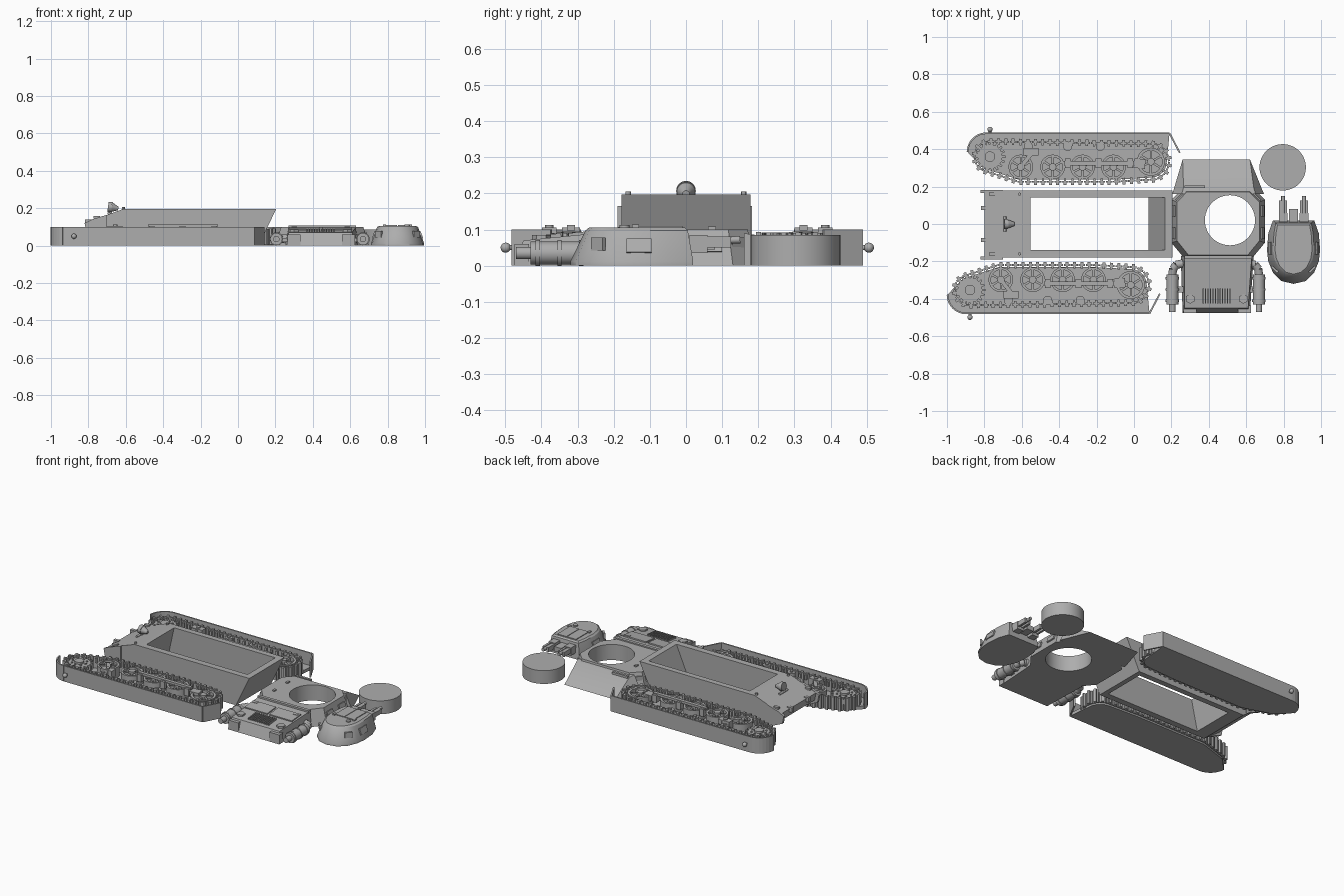
import bpy, bmesh, math
from mathutils import Matrix, Vector, geometry

if "Cube" in bpy.data.objects:
    bpy.data.objects.remove(bpy.data.objects["Cube"])

grey = bpy.data.materials.new("plain_grey")
grey.use_nodes = True
grey.diffuse_color = (0.42, 0.42, 0.42, 1)
grey.node_tree.nodes["Principled BSDF"].inputs["Base Color"].default_value = (0.42, 0.42, 0.42, 1)


# ---- helpers: each adds one solid to a bmesh ----
def loft(bm, *rings):
    loops = [[bm.verts.new(p) for p in ring] for ring in rings]
    n = len(loops[0])
    for a, b in zip(loops, loops[1:]):
        for i in range(n):
            j = (i + 1) % n
            bm.faces.new((a[i], a[j], b[j], b[i]))
    bm.faces.new(loops[0][::-1])
    bm.faces.new(loops[-1])


def prism(bm, pts, lo, hi, axis="z"):
    put = (lambda p, h: (p[0], p[1], h)) if axis == "z" else (lambda p, h: (p[0], h, p[1]))
    loft(bm, [put(p, lo) for p in pts], [put(p, hi) for p in pts])


def box(bm, c, s, tilt=Matrix()):
    m = Matrix.Translation(c) @ tilt @ Matrix.Diagonal((*s, 1))
    bmesh.ops.create_cube(bm, size=1, matrix=m)


def bar(bm, p, q, w, z0, z1):
    p, q = Vector(p), Vector(q)
    d, mid = q - p, (p + q) / 2
    box(bm, (mid.x, mid.y, (z0 + z1) / 2), (d.length, w, z1 - z0),
        Matrix.Rotation(math.atan2(d.y, d.x), 4, "Z"))


def tube(bm, p, q, r, r2=None, seg=24):
    p, q = Vector(p), Vector(q)
    d = q - p
    m = Matrix.Translation((p + q) / 2) @ d.to_track_quat("Z", "Y").to_matrix().to_4x4()
    bmesh.ops.create_cone(bm, cap_ends=True, segments=seg, radius1=r,
                          radius2=r if r2 is None else r2, depth=d.length, matrix=m)


def disc(bm, x, y, r, z0, z1, seg=24):
    tube(bm, (x, y, z0), (x, y, z1), r, seg=seg)


def ring(bm, x, y, r_in, r_out, z0, z1, n=28):
    rows = []
    for r, z in ((r_in, z0), (r_out, z0), (r_out, z1), (r_in, z1)):
        rows.append([bm.verts.new((x + r * math.cos(math.tau * i / n),
                                   y + r * math.sin(math.tau * i / n), z)) for i in range(n)])
    for k in range(4):
        a, b = rows[k], rows[(k + 1) % 4]
        for i in range(n):
            bm.faces.new((a[i], a[i - 1], b[i - 1], b[i]))


def finish(bm, name, twin=False):
    bmesh.ops.recalc_face_normals(bm, faces=bm.faces)
    me = bpy.data.meshes.new(name)
    bm.to_mesh(me)
    bm.free()
    me.materials.append(grey)
    obj = bpy.data.objects.new(name, me)
    bpy.context.collection.objects.link(obj)
    if twin:  # mirrored copy on the other side, set further along
        other = me.copy()
        other.transform(Matrix.Translation((-0.107, 0.007, 0)) @ Matrix.Diagonal((1, -1, 1, 1)))
        other.flip_normals()
        bpy.context.collection.objects.link(bpy.data.objects.new(name + "_mirrored", other))
    return obj


def cut(obj, cutter):
    mod = obj.modifiers.new("cut", "BOOLEAN")
    mod.object, mod.solver = cutter, "EXACT"
    bpy.context.view_layer.objects.active = obj
    bpy.ops.object.modifier_apply(modifier=mod.name)
    bpy.data.objects.remove(cutter)


new = bmesh.new

# ---- track units, lying on their sides ----
sprocket, idler = (-0.77, 0.36), (0.09, 0.333)
roads = [(-0.605, 0.305), (-0.435, 0.305), (-0.275, 0.305), (-0.11, 0.305)]


def wrap(grow):
    pts = []
    for (x, y), r in [(sprocket, 0.075), (idler, 0.09)] + [(c, 0.073) for c in roads]:
        pts += [Vector((x + (r + grow) * math.cos(math.tau * i / 40),
                        y + (r + grow) * math.sin(math.tau * i / 40))) for i in range(40)]
    return pts


def hull_of(pts):
    out = [pts[i] for i in geometry.convex_hull_2d(pts)]
    area = sum(a.cross(b) for a, b in zip(out, out[1:] + out[:1]))
    return out if area > 0 else out[::-1]


arc = [(-0.79 - 0.1 * math.sin(t), 0.385 + 0.1 * math.cos(t))
       for t in [math.pi / 2 * (1 - i / 8) for i in range(9)]]
edge = arc + [(0.19, 0.485)]

bm = new()
prism(bm, hull_of(wrap(-0.005) + [Vector(p) for p in edge]), 0, 0.02)
finish(bm, "side_plate", True)

bm = new()
for p, q in zip(edge, edge[1:] + [(0.245, 0.38)]):
    bar(bm, p, q, 0.009, 0, 0.1)
bar(bm, edge[-1], (0.245, 0.38), 0.009, 0, 0.1)
finish(bm, "fender", True)

bm = new()
tube(bm, (-0.77, 0.485, 0.05), (-0.77, 0.5, 0.05), 0.007)
bmesh.ops.create_uvsphere(bm, u_segments=16, v_segments=10, radius=0.014,
                          matrix=Matrix.Translation((-0.77, 0.506, 0.05)))
finish(bm, "fender_lamp", True)

# chain of links spaced evenly round the wheels
bm = new()
loop = hull_of(wrap(0.006))
sides = list(zip(loop, loop[1:] + loop[:1]))
total = sum((b - a).length for a, b in sides)
count = 58
for k in range(count):
    s = total * k / count
    for a, b in sides:
        if s <= (b - a).length:
            break
        s -= (b - a).length
    t = (b - a).normalized()
    c, out = a + t * s, Vector((t.y, -t.x))
    bar(bm, c - t * 0.018, c + t * 0.018, 0.01, 0.006, 0.09)
    bar(bm, c, c + out * 0.017, 0.016, 0.006, 0.092)
    bar(bm, c - out * 0.018, c, 0.012, 0.055, 0.085)
finish(bm, "track_links", True)

bm = new()
for x, y in roads + [idler]:
    r = 0.075 if (x, y) == idler else 0.066
    ring(bm, x, y, r * 0.8, r, 0.02, 0.088)
    disc(bm, x, y, r * 0.85, 0.02, 0.055)
    disc(bm, x, y, 0.02, 0.05, 0.094, 16)
    for i in range(6):
        a = math.tau * i / 6 + 0.5
        bar(bm, (x, y), (x + r * 0.85 * math.cos(a), y + r * 0.85 * math.sin(a)), 0.012, 0.05, 0.082)
finish(bm, "road_wheels", True)

bm = new()
for x in (-0.565, -0.355, -0.18):
    disc(bm, x, 0.415, 0.024, 0.02, 0.085, 20)
    disc(bm, x, 0.415, 0.01, 0.08, 0.092, 12)
finish(bm, "return_rollers", True)

bm = new()
sx, sy = sprocket
disc(bm, sx, sy, 0.066, 0.02, 0.078, 32)
disc(bm, sx, sy, 0.028, 0.078, 0.09, 20)
for i in range(18):
    a = math.tau * i / 18
    d = Vector((math.cos(a), math.sin(a)))
    bar(bm, Vector(sprocket) + d * 0.06, Vector(sprocket) + d * 0.082, 0.012, 0.045, 0.078)
for i in range(8):
    a = math.tau * i / 8
    disc(bm, sx + 0.045 * math.cos(a), sy + 0.045 * math.sin(a), 0.006, 0.07, 0.084, 8)
finish(bm, "drive_sprocket", True)

bm = new()
bar(bm, (-0.375, 0.325), (0.0, 0.325), 0.022, 0.098, 0.113)
for x in (-0.355, -0.19, -0.02):
    bar(bm, (x, 0.30), (x, 0.35), 0.03, 0.06, 0.106)
bar(bm, (0.0, 0.325), (0.06, 0.32), 0.05, 0.06, 0.095)
bar(bm, (-0.605, 0.305), (-0.53, 0.40), 0.022, 0.08, 0.1)
bar(bm, (-0.59, 0.385), (-0.51, 0.385), 0.04, 0.06, 0.106)
disc(bm, -0.55, 0.385, 0.012, 0.1, 0.113, 12)
finish(bm, "suspension_beam", True)

# ---- open hull tub ----
bm = new()
prism(bm, [(-0.61, 0.197), (0.205, 0.197), (0.11, 0), (-0.68, 0), (-0.79, 0.08),
           (-0.80, 0.13), (-0.69, 0.168)], -0.178, 0.178, "y")
tub = finish(bm, "hull_tub")
bm = new()
prism(bm, [(-0.545, 0.23), (0.179, 0.23), (0.07, -0.02), (-0.60, -0.02)], -0.138, 0.142, "y")
cut(tub, finish(bm, "tub_cutter"))

bm = new()
for s in (-1, 1):
    prism(bm, [(-0.7, 0.165), (-0.7, 0.02), (-0.81, 0.07), (-0.82, 0.12), (-0.78, 0.14)],
          s * 0.178 - 0.012, s * 0.178 + 0.004, "y")
    box(bm, (-0.8, s * 0.085, 0.125), (0.035, 0.02, 0.03))
    disc(bm, -0.612, s * 0.16, 0.008, 0.18, 0.206, 12)
    box(bm, (-0.755, s * 0.16, 0.152), (0.035, 0.02, 0.012))
finish(bm, "nose_fittings")

bm = new()
tube(bm, (-0.695, 0, 0.208), (-0.675, 0, 0.205), 0.027)
tube(bm, (-0.675, 0, 0.205), (-0.64, 0, 0.198), 0.025, 0.01)
tube(bm, (-0.68, 0, 0.16), (-0.68, 0, 0.2), 0.007)
tube(bm, (-0.69, -0.04, 0.173), (-0.69, 0.04, 0.173), 0.007)
finish(bm, "headlight")

# ---- upper deck with turret hole ----
half = [(0.25, 0.13), (0.19, 0.19), (-0.19, 0.19), (-0.25, 0.13),
        (-0.25, -0.10), (-0.18, -0.185), (0.18, -0.185), (0.25, -0.10)]
bm = new()
loft(bm, [(0.45 + x, y, 0) for x, y in half], [(0.45 + x * 0.88, y * 0.9, 0.1) for x, y in half])
loft(bm, [(0.205, 0.16, 0), (0.695, 0.16, 0), (0.62, 0.345, 0), (0.26, 0.345, 0)],
     [(0.255, 0.16, 0.09), (0.65, 0.16, 0.09), (0.64, 0.195, 0.085), (0.265, 0.195, 0.085)])
deck = finish(bm, "fighting_deck")
bm = new()
disc(bm, 0.513, 0.02, 0.134, -0.05, 0.2, 48)
cut(deck, finish(bm, "turret_hole_cutter"))

bm = new()
for y in (0.072, -0.062):
    box(bm, (0.302, y, 0.102), (0.014, 0.022, 0.012))
box(bm, (0.325, 0.2, 0.087), (0.11, 0.014, 0.014))
lean = Matrix.Rotation(0.3, 4, "Y")
for s in (-1, 1):
    for y in (0.07, -0.05):
        box(bm, (0.45 + s * 0.236, y, 0.055), (0.012, 0.06, 0.035), Matrix.Rotation(-s * 0.3, 4, "Y"))
    box(bm, (0.45 + s * 0.207, 0.143, 0.06), (0.05, 0.012, 0.035), Matrix.Rotation(-s * 0.8, 4, "Z"))
bar(bm, (0.27, -0.178), (0.63, -0.178), 0.02, 0.09, 0.107)
finish(bm, "vision_ports")

# ---- engine deck ----
bm = new()
loft(bm, [(0.25, -0.17, 0), (0.64, -0.17, 0), (0.62, -0.475, 0), (0.26, -0.475, 0)],
     [(0.27, -0.17, 0.098), (0.63, -0.17, 0.098), (0.61, -0.45, 0.07), (0.27, -0.45, 0.07)])
for s in (-1, 1):
    box(bm, (0.445 + s * 0.145, -0.455, 0.03), (0.07, 0.04, 0.06))
finish(bm, "engine_deck")

bm = new()
tilt = Matrix.Rotation(0.1, 4, "X")
for i in range(12):
    box(bm, (0.37 + i * 0.013, -0.385, 0.08), (0.006, 0.08, 0.012), tilt)
for x in (0.3, 0.585):
    disc(bm, x, -0.4, 0.026, 0.06, 0.085, 6)
    box(bm, (x, -0.25, 0.094), (0.03, 0.018, 0.012), tilt)
for x in (0.355, 0.53):
    box(bm, (x, -0.28, 0.09), (0.16, 0.09, 0.009), tilt)
finish(bm, "engine_grille")

bm = new()
for x, s in ((0.205, 1), (0.668, -1)):
    tube(bm, (x, -0.43, 0.035), (x, -0.27, 0.035), 0.032)
    for y in (-0.41, -0.35, -0.29):
        tube(bm, (x, y - 0.006, 0.035), (x, y + 0.006, 0.035), 0.036)
    tube(bm, (x, -0.47, 0.035), (x, -0.43, 0.035), 0.017)
    path = [(x, -0.27), (x + s * 0.004, -0.24), (x + s * 0.022, -0.218), (x + s * 0.06, -0.21)]
    for p, q in zip(path, path[1:]):
        tube(bm, (*p, 0.035), (*q, 0.04), 0.022)
    box(bm, (x + s * 0.04, -0.35, 0.03), (0.05, 0.03, 0.02))
finish(bm, "exhausts")

# ---- turret ----
low = [(0.11, 0.02), (0.135, -0.05), (0.142, -0.14), (0.135, -0.2), (0.11, -0.26), (0.065, -0.305), (0.0, -0.32)]
top = [(0.095, 0.005), (0.105, -0.05), (0.11, -0.14), (0.102, -0.19), (0.08, -0.235), (0.045, -0.268), (0.0, -0.278)]


def both(pts, z):
    return [(0.853 + x, y, z) for x, y in pts] + [(0.853 - x, y, z) for x, y in pts[-2::-1]]


bm = new()
loft(bm, both(low, 0), both(low, 0.012), both(top, 0.098),
     [(0.853 + (x - 0.853) * 0.9, -0.13 + (y + 0.13) * 0.93, 0.106) for x, y, z in both(top, 0)])
finish(bm, "turret")

bm = new()
for s in (-1, 1):
    x = 0.853 + s * 0.056
    box(bm, (x, 0.035, 0.06), (0.046, 0.05, 0.05))
    for e in (-0.014, 0.014):
        box(bm, (x + e, 0.08, 0.066), (0.014, 0.09, 0.03))
    tube(bm, (x, 0.02, 0.068), (x, 0.15, 0.072), 0.01, seg=16)
box(bm, (0.853, 0.045, 0.06), (0.05, 0.07, 0.03))
finish(bm, "guns")

bm = new()
for s in (-1, 1):
    box(bm, (0.853 + s * 0.034, -0.075, 0.107), (0.064, 0.13, 0.007))
    box(bm, (0.853 + s * 0.125, -0.13, 0.055), (0.012, 0.068, 0.04), Matrix.Rotation(-s * 0.33, 4, "Y"))
    box(bm, (0.853 + s * 0.1, -0.243, 0.06), (0.012, 0.045, 0.035), Matrix.Rotation(-s * 0.8, 4, "Z"))
    box(bm, (0.853 + s * 0.07, -0.14, 0.108), (0.014, 0.02, 0.012))
disc(bm, 0.903, -0.17, 0.014, 0.1, 0.113, 16)
finish(bm, "turret_hatches")

# ---- loose drum ----
bm = new()
disc(bm, 0.795, 0.303, 0.124, 0, 0.085, 48)
finish(bm, "drum")

# smooth round parts, keep edges sharp
bpy.ops.object.select_all(action="DESELECT")
for o in bpy.context.collection.objects:
    if o.type == "MESH" and grey.name in o.data.materials:
        o.select_set(True)
        bpy.context.view_layer.objects.active = o
bpy.ops.object.shade_smooth_by_angle(angle=math.radians(30))
